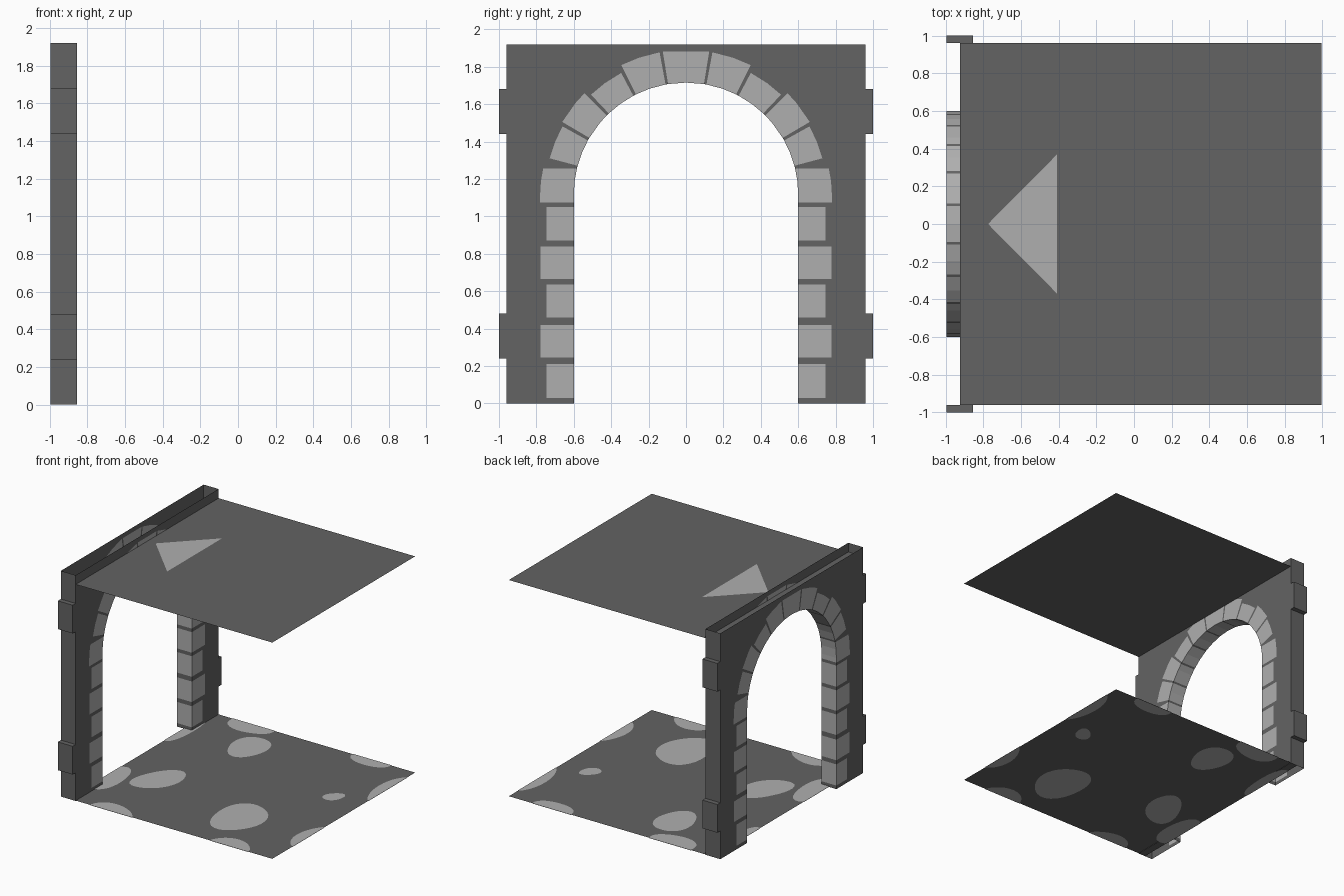
import bpy, bmesh, math
from mathutils import Vector

if "Cube" in bpy.data.objects:
    bpy.data.objects.remove(bpy.data.objects["Cube"])


def material(name, v):
    m = bpy.data.materials.new(name)
    m.diffuse_color = (v, v, v, 1)
    m.use_nodes = True
    m.node_tree.nodes["Principled BSDF"].inputs["Base Color"].default_value = m.diffuse_color
    return m


DARK = material("dark grey masonry", 0.125)
LIGHT = material("light grey stone", 0.43)

X0, X1 = -0.995, -0.855        # wall faces
HALF, TOP = 0.96, 1.92         # wall half width and height
R, SPRING = 0.6, 1.115         # arch radius and springing height
FX0, FX1 = -0.925, 0.995       # floor and ceiling extent


def finish(bm, name, mats):
    me = bpy.data.meshes.new(name)
    bm.to_mesh(me)
    bm.free()
    for m in mats:
        me.materials.append(m)
    ob = bpy.data.objects.new(name, me)
    bpy.context.collection.objects.link(ob)
    return ob


def add_face(bm, pts, mat, hint):
    f = bm.faces.new([bm.verts.new(p) for p in pts])
    f.material_index = mat
    f.normal_update()
    if f.normal.dot(Vector(hint)) < 0:
        f.normal_flip()


# Stations along the opening: values below 2 are heights, others are degrees
def station(s):
    if s < 2:
        y = R if s <= SPRING else math.sqrt(R * R - (s - SPRING) ** 2)
        return Vector((y, s)), Vector((1, 0))
    a = math.radians(s)
    d = Vector((math.cos(a), math.sin(a)))
    return Vector((0, SPRING)) + d * R, d


def to_edge(p, d):
    t = (HALF - p.x) / d.x if d.x > 1e-6 else 9
    if d.y > 1e-6:
        t = min(t, (TOP - p.y) / d.y)
    return p + d * t


# Stones: stations along each one, and depth into the wall
stones = [
    ((0.03, 0.21), 0.145), ((0.245, 0.42), 0.178), ((0.46, 0.635), 0.145),
    ((0.665, 0.84), 0.178), ((0.87, 1.05), 0.145),
    ((1.075, SPRING, 1.19, 1.255), 0.18),
    ((15, 22, 29), 0.155), ((30.5, 39.98, 45), 0.168), ((46.5, 54, 62), 0.138),
    ((63.5, 71, 79.5), 0.175), ((80.8, 90), 0.175),
]
segments = []
last = 0.0
for marks, depth in stones:
    segments.append((last, marks[0], 0))
    segments += [(a, b, depth) for a, b in zip(marks, marks[1:])]
    last = marks[-1]

# Hollow arched wall with stones cut into its faces and reveal
bm = bmesh.new()
for side in (-1, 1):
    def P(x, p):
        return (x, side * p.x, p.y)

    for s0, s1, depth in segments:
        (a0, d0), (a1, d1) = station(s0), station(s1)
        o0, o1 = to_edge(a0, d0), to_edge(a1, d1)
        m0, m1 = a0 + d0 * depth, a1 + d1 * depth
        if depth and s0 > 80:          # flat-topped keystone
            m1 = Vector((0, m0.y))
        for x, n in ((X0, -1), (X1, 1)):
            if depth:
                add_face(bm, [P(x, q) for q in (a0, a1, m1, m0)], 1, (n, 0, 0))
            add_face(bm, [P(x, q) for q in (m0, m1, o1, o0)], 0, (n, 0, 0))
        add_face(bm, [P(X0, a0), P(X1, a0), P(X1, a1), P(X0, a1)],
                 1 if depth else 0, (0, -side * d0.x, -d0.y))
    # end face of the wall
    y = side * HALF
    add_face(bm, [(X0, y, 0), (X1, y, 0), (X1, y, TOP), (X0, y, TOP)], 0, (0, side, 0))
bmesh.ops.remove_doubles(bm, verts=bm.verts, dist=0.0001)
finish(bm, "arched_wall", [DARK, LIGHT])

# Connector tabs on the wall ends
for side, label in ((-1, "front"), (1, "back")):
    for z, level in ((0.36, "lower"), (1.56, "upper")):
        bm = bmesh.new()
        bmesh.ops.create_cube(bm, size=1)
        for v in bm.verts:
            v.co = ((X0 + X1) / 2 + v.co.x * (X1 - X0),
                    side * 0.98 + v.co.y * 0.04, z + v.co.z * 0.24)
        finish(bm, f"{label}_{level}_tab", [DARK])

# Floor and ceiling sheets
for name, z in (("floor", 0.003), ("ceiling", 1.842)):
    bm = bmesh.new()
    add_face(bm, [(FX0, -HALF, z), (FX1, -HALF, z), (FX1, HALF, z), (FX0, HALF, z)],
             0, (0, 0, 1))
    finish(bm, name, [DARK])

# Triangle marker on the ceiling
bm = bmesh.new()
add_face(bm, [(-0.775, 0, 1.846), (-0.408, -0.37, 1.846), (-0.408, 0.37, 1.846)],
         0, (0, 0, 1))
finish(bm, "ceiling_arrow", [LIGHT])

# Floor patches: centre x, y, radii, rotation; edge ones repeat on the far side
patches = [
    (-0.32, 0.60, 0.15, 0.20, 0), (-0.55, -0.28, 0.235, 0.14, 63),
    (0.355, -0.49, 0.20, 0.265, 0), (0.735, 0.235, 0.09, 0.062, 53),
    (-0.53, -0.98, 0.20, 0.14, 0), (-0.53, 0.94, 0.20, 0.14, 0),
    (0.59, -0.955, 0.18, 0.125, 0), (0.59, 0.965, 0.18, 0.125, 0),
    (1.035, -0.48, 0.13, 0.235, 0), (-0.885, -0.48, 0.13, 0.235, 0),
    (1.0, 0.59, 0.09, 0.26, 0), (-0.92, 0.59, 0.09, 0.26, 0),
]
for i, (cx, cy, rx, ry, rot) in enumerate(patches):
    bm = bmesh.new()
    c, s = math.cos(math.radians(rot)), math.sin(math.radians(rot))
    ring = []
    for k in range(28):
        t = math.tau * k / 28
        w = 1 + 0.05 * math.sin(3 * t + i // 2)
        px, py = rx * w * math.cos(t), ry * w * math.sin(t)
        ring.append((cx + px * c - py * s, cy + px * s + py * c))
    for z, n in ((0.0, -1), (0.006, 1)):
        add_face(bm, [(x, y, z) for x, y in ring], 0, (0, 0, n))
    # trim to the floor outline
    for co, no in (((FX0, 0, 0), (-1, 0, 0)), ((FX1, 0, 0), (1, 0, 0)),
                   ((0, -HALF, 0), (0, -1, 0)), ((0, HALF, 0), (0, 1, 0))):
        bmesh.ops.bisect_plane(bm, geom=bm.verts[:] + bm.edges[:] + bm.faces[:],
                               plane_co=co, plane_no=no, clear_outer=True)
    finish(bm, f"floor_patch_{i + 1}", [LIGHT])
